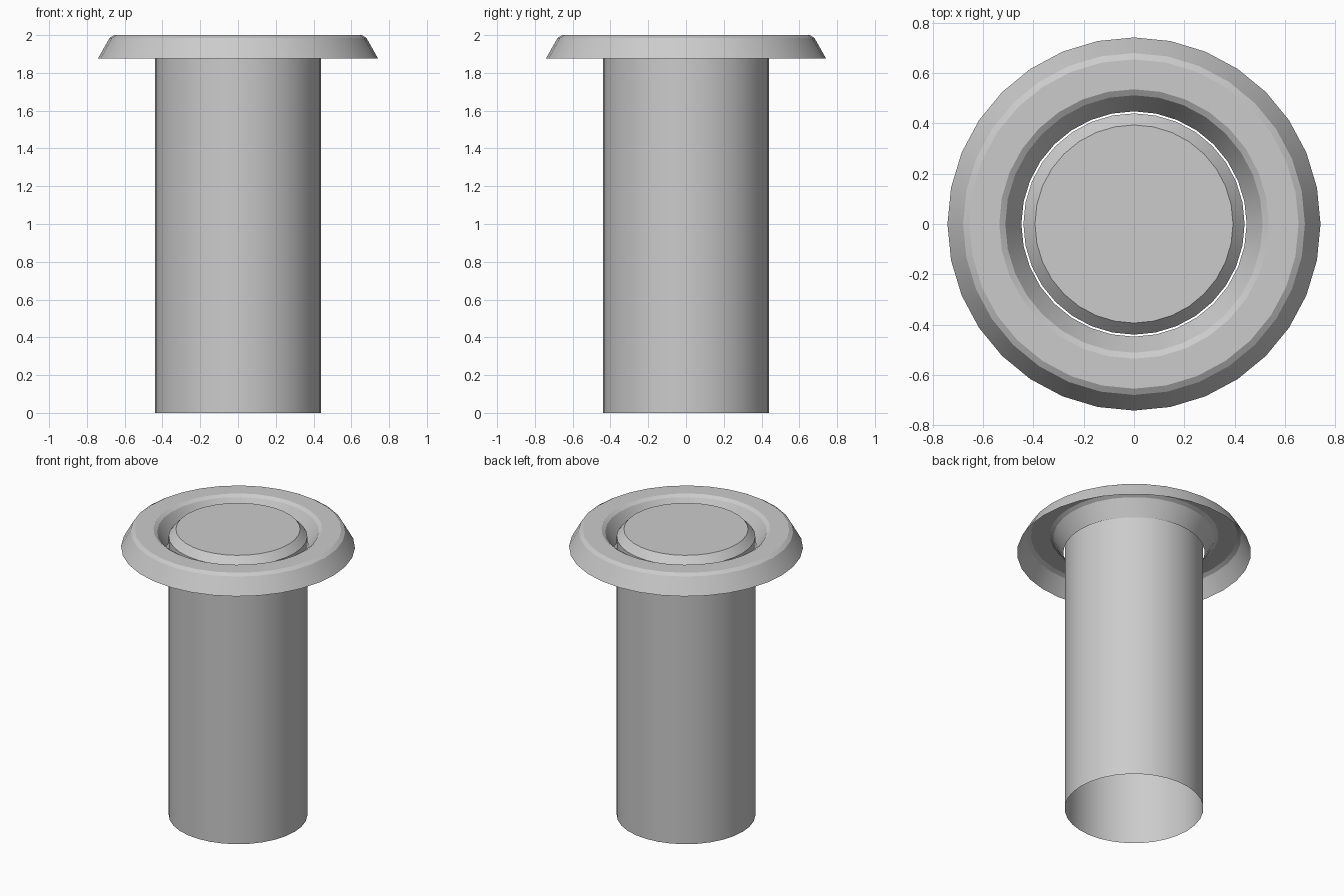
import bpy, bmesh, math

if "Cube" in bpy.data.objects:
    bpy.data.objects.remove(bpy.data.objects["Cube"])

SIDES = 32

def lathe(name, profile, cap_top=False):
    """Spin an (r, z) profile around z; the profile runs up the outside first."""
    bm = bmesh.new()
    rings = []
    for r, z in profile:
        angles = [2 * math.pi * i / SIDES for i in range(SIDES)]
        rings.append([bm.verts.new((r * math.cos(a), r * math.sin(a), z)) for a in angles])
    for low, high in zip(rings, rings[1:]):
        for i in range(SIDES):
            j = (i + 1) % SIDES
            bm.faces.new((low[i], low[j], high[j], high[i]))
    if cap_top:
        bm.faces.new(rings[-1])
    mesh = bpy.data.meshes.new(name)
    bm.to_mesh(mesh)
    bm.free()
    obj = bpy.data.objects.new(name, mesh)
    bpy.context.collection.objects.link(obj)
    bpy.ops.object.select_all(action='DESELECT')
    obj.select_set(True)
    bpy.context.view_layer.objects.active = obj
    bpy.ops.object.shade_smooth_by_angle(angle=math.radians(25))
    return obj

# Column: open at the bottom, chamfered and capped at the top
lathe("column", [(0.44, 0), (0.44, 1.95), (0.394, 2.0)], cap_top=True)

# Collar: thin flared ring around the column head, open underneath
lathe("collar", [(0.742, 1.875), (0.68, 1.985), (0.655, 2.0),
                 (0.536, 2.0), (0.512, 1.985), (0.448, 1.875)])
